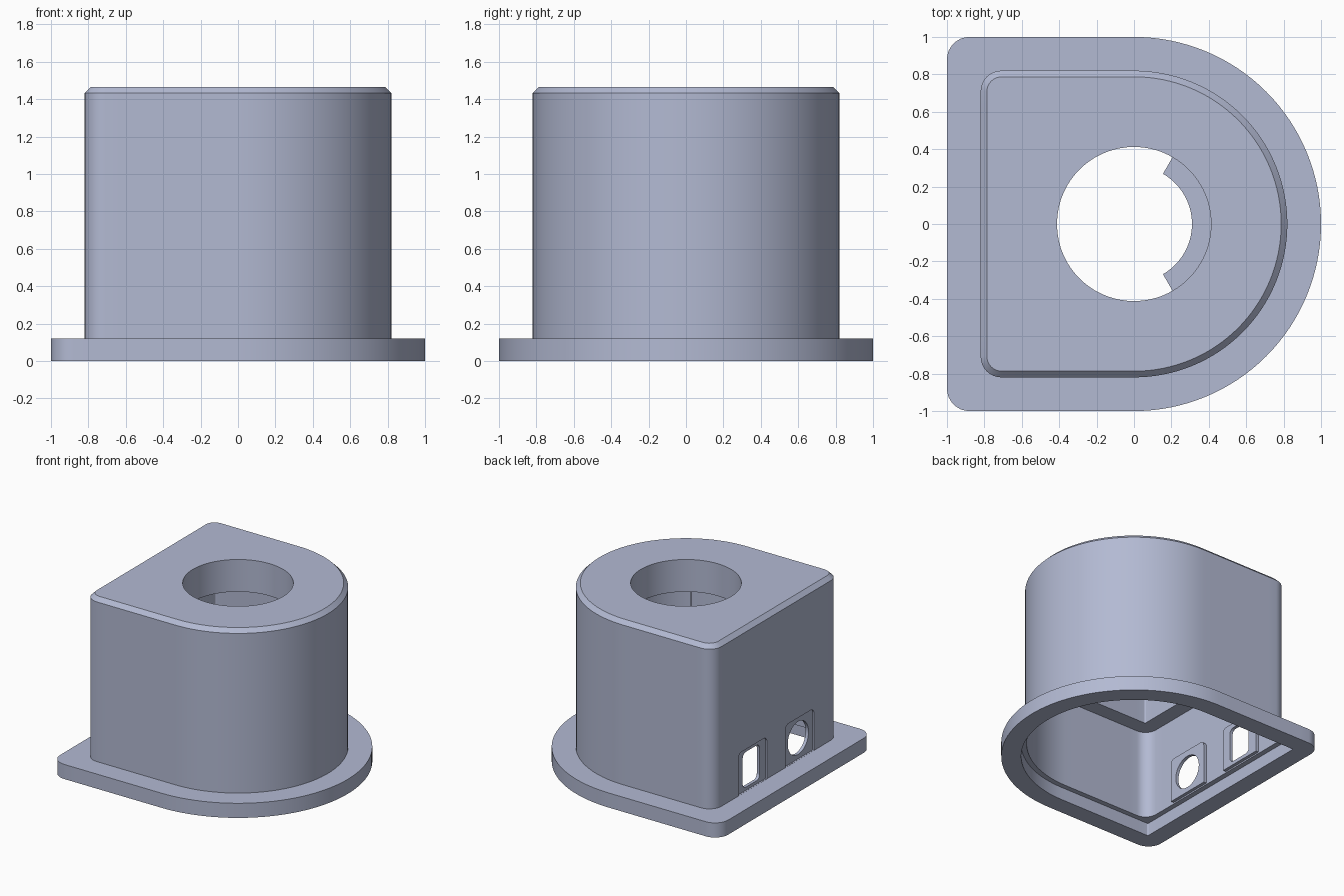
import bpy, bmesh, math

cube = bpy.data.objects.get("Cube")
if cube:
    bpy.data.objects.remove(cube, do_unlink=True)

# Single blue-grey plastic
mat = bpy.data.materials.new("blue grey")
COL = (0.45, 0.49, 0.65, 1)
mat.diffuse_color = COL
mat.use_nodes = True
bsdf = next(n for n in mat.node_tree.nodes if n.type == 'BSDF_PRINCIPLED')
bsdf.inputs["Base Color"].default_value = COL


def make_object(name, bm):
    bmesh.ops.recalc_face_normals(bm, faces=bm.faces)
    me = bpy.data.meshes.new(name)
    bm.to_mesh(me)
    bm.free()
    me.materials.append(mat)
    ob = bpy.data.objects.new(name, me)
    bpy.context.collection.objects.link(ob)
    return ob


def select_only(ob):
    bpy.ops.object.select_all(action='DESELECT')
    ob.select_set(True)
    bpy.context.view_layer.objects.active = ob


def d_outline(w, r):
    """D shape: half circle towards +x, rounded corners at -x."""
    pts = [(w * math.cos(a), w * math.sin(a))
           for a in (math.radians(-90 + 180 * i / 64) for i in range(65))]
    half = [(-(w - r) * i / 10, w) for i in range(1, 10)]
    half += [(-w + r + r * math.cos(a), w - r + r * math.sin(a))
             for a in (math.radians(90 + 90 * i / 8) for i in range(9))]
    half += [(-w, (w - r) * (1 - i / 8)) for i in range(1, 8)]
    return pts + half + [(-w, 0)] + [(x, -y) for x, y in reversed(half)]


def bore_outline(r, guide):
    """Circle whose points lie at the same angles as the guide."""
    return [(r * math.cos(math.atan2(y, x)), r * math.sin(math.atan2(y, x)))
            for x, y in guide]


def loft(name, rings):
    """Closed loft through (outline, z) rings, last joined to first."""
    bm = bmesh.new()
    loops = [[bm.verts.new((x, y, z)) for x, y in pts] for pts, z in rings]
    n = len(loops[0])
    for k, a in enumerate(loops):
        b = loops[(k + 1) % len(loops)]
        for i in range(n):
            j = (i + 1) % n
            bm.faces.new((a[i], a[j], b[j], b[i]))
    return make_object(name, bm)


def prism_x(name, outline, x0, x1):
    """Solid with a (y, z) outline, running along x."""
    bm = bmesh.new()
    face = bm.faces.new([bm.verts.new((x0, y, z)) for y, z in outline])
    out = bmesh.ops.extrude_face_region(bm, geom=[face])
    verts = [g for g in out["geom"] if isinstance(g, bmesh.types.BMVert)]
    bmesh.ops.translate(bm, verts=verts, vec=(x1 - x0, 0, 0))
    return make_object(name, bm)


def rounded(y, z0, z1, hy, r, r_low):
    """Rectangle in the y-z plane with rounded upper and lower corners."""
    pts = []
    for k, (sy, top) in enumerate([(1, 1), (-1, 1), (-1, 0), (1, 0)]):
        q = r if top else r_low
        cz = z1 - q if top else z0 + q
        for i in range(9):
            a = math.radians(90 * k + 90 * i / 8)
            pts.append((y + sy * (hy - q) + q * math.cos(a), cz + q * math.sin(a)))
    return pts


def cut(target, cutter):
    m = target.modifiers.new("cut", 'BOOLEAN')
    m.operation = 'DIFFERENCE'
    m.solver = 'EXACT'
    m.object = cutter
    select_only(target)
    bpy.ops.object.modifier_apply(modifier=m.name)
    bpy.data.objects.remove(cutter, do_unlink=True)


# Hollow thin-walled housing with flange, chamfered top, bore and inner step
wall = d_outline(0.82, 0.11)
inner = d_outline(0.808, 0.10)
upper = d_outline(0.68, 0.01)
lip = d_outline(0.85, 0.01)
flange = d_outline(1.0, 0.12)
top = d_outline(0.787, 0.08)
bore = bore_outline(0.412, top)
TOP = 1.465
housing = loft("housing", [
    (lip, 0), (flange, 0), (flange, 0.12), (wall, 0.12),
    (wall, TOP - 0.033), (top, TOP), (bore, TOP), (bore, 1.2),
    (upper, 1.2), (upper, 0.84), (inner, 0.84), (inner, 0.105), (lip, 0.105)])

# Two openings in the flat wall, each closed by a set-back port plate
PORT_Y = 0.305
round_port = [(-PORT_Y + 0.135 * math.cos(math.tau * i / 40),
               0.29 + 0.135 * math.sin(math.tau * i / 40)) for i in range(40)]
square_port = rounded(PORT_Y, 0.145, 0.435, 0.11, 0.04, 0.04)
parts = [housing]
for name, y, port in (("square_port_plate", PORT_Y, square_port),
                      ("round_port_plate", -PORT_Y, round_port)):
    cut(housing, prism_x("opening_cutter", rounded(y, 0.121, 0.467, 0.185, 0.04, 0.004), -0.9, -0.75))
    plate = prism_x(name, rounded(y, 0.115, 0.475, 0.193, 0.04, 0.004), -0.806, -0.78)
    cut(plate, prism_x("port_cutter", port, -0.95, -0.6))
    parts.append(plate)

# Bracket under the bore: partial ring with an inward ledge
profile = [(0.31, 0.96), (0.48, 0.96), (0.48, 1.2), (0.425, 1.2), (0.425, 1.02), (0.31, 1.02)]
bm = bmesh.new()
sections = []
for i in range(33):
    a = math.radians(-60 + 120 * i / 32)
    sections.append([bm.verts.new((r * math.cos(a), r * math.sin(a), z)) for r, z in profile])
for a, b in zip(sections, sections[1:]):
    for i in range(6):
        j = (i + 1) % 6
        bm.faces.new((a[i], a[j], b[j], b[i]))
bm.faces.new(sections[0])
bm.faces.new(sections[-1])
parts.append(make_object("bore_ledge", bm))

for ob in parts:
    select_only(ob)
    bpy.ops.object.shade_smooth_by_angle(angle=math.radians(30))
